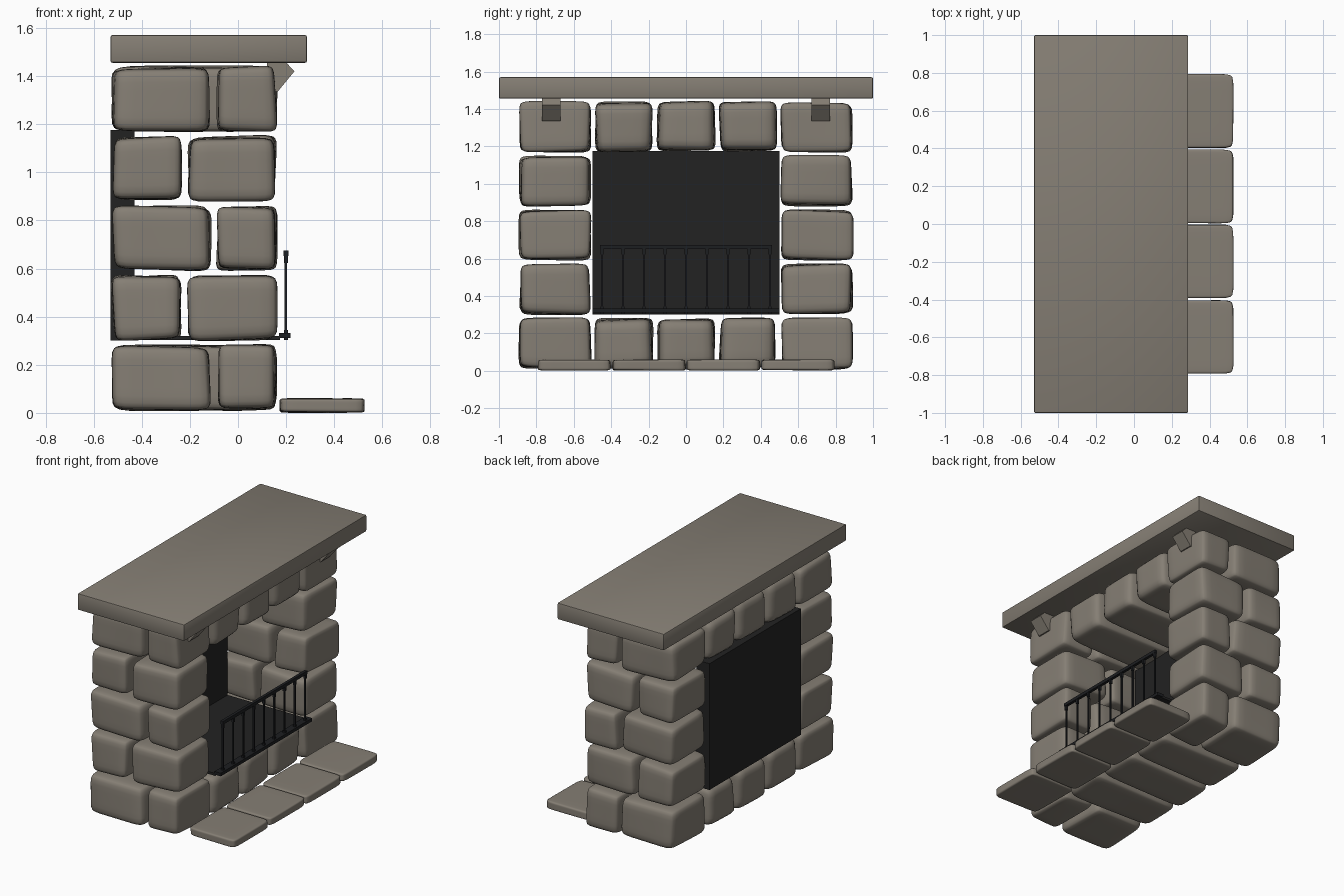
import bpy, bmesh, random
from mathutils import Vector

if "Cube" in bpy.data.objects:
    bpy.data.objects.remove(bpy.data.objects["Cube"])

random.seed(4)


def material(name, rgb):
    m = bpy.data.materials.new(name)
    m.diffuse_color = (*rgb, 1)
    m.use_nodes = True
    m.node_tree.nodes["Principled BSDF"].inputs["Base Color"].default_value = m.diffuse_color
    return m


STONE = material("warm grey stone", (0.235, 0.21, 0.175))
SOOT = material("soot black", (0.016, 0.016, 0.016))
IRON = material("dark iron", (0.012, 0.013, 0.015))


def finish(name, bm, mat, smooth=None):
    bmesh.ops.recalc_face_normals(bm, faces=bm.faces)
    me = bpy.data.meshes.new(name)
    bm.to_mesh(me)
    bm.free()
    me.materials.append(mat)
    ob = bpy.data.objects.new(name, me)
    bpy.context.collection.objects.link(ob)
    if smooth:
        bpy.ops.object.select_all(action='DESELECT')
        ob.select_set(True)
        bpy.context.view_layer.objects.active = ob
        bpy.ops.object.shade_smooth_by_angle(angle=smooth)
    return ob


def add_box(bm, x, y, z):
    vs = bmesh.ops.create_cube(bm, size=1)["verts"]
    for v in vs:
        v.co = Vector([(a + b) / 2 + c * (b - a) for (a, b), c in zip((x, y, z), v.co)])


def box(name, x, y, z, mat, bevel=0):
    bm = bmesh.new()
    add_box(bm, x, y, z)
    if bevel:
        bmesh.ops.bevel(bm, geom=bm.edges[:], offset=bevel, segments=2,
                        profile=0.5, affect='EDGES')
    return finish(name, bm, mat, 0.6 if bevel else None)


def stone(name, x, y, z, power=9, wobble=0.022):
    """Pillow-shaped stone: a cube grid rounded to a superellipsoid, corners nudged inward."""
    bm = bmesh.new()
    bmesh.ops.create_cube(bm, size=2)
    bmesh.ops.subdivide_edges(bm, edges=bm.edges[:], cuts=9, use_grid_fill=True)
    ranges = (x, y, z)
    mid = Vector([(a + b) / 2 for a, b in ranges])
    half = Vector([(b - a) / 2 for a, b in ranges])
    limit = min(wobble, min(half) * 0.15)
    nudge = {(i, j, k): [random.uniform(0, limit) for _ in range(3)]
             for i in (-1, 1) for j in (-1, 1) for k in (-1, 1)}
    for v in bm.verts:
        # pack grid lines towards the edges, then round
        p = Vector([1.5 * c - 0.5 * c ** 3 for c in v.co])
        p /= sum(abs(c) ** power for c in p) ** (1 / power)
        q = Vector([m + c * h for m, c, h in zip(mid, p, half)])
        for s, n in nudge.items():
            w = 1
            for a in range(3):
                w *= (1 + s[a] * p[a]) / 2
            for a in range(3):
                q[a] -= s[a] * n[a] * w
        v.co = q
    return finish(name, bm, STONE, 1.2)


# Stone courses: two staggered blocks per pillar, full-depth blocks between
BACK, FACE = -0.53, 0.168
for row in range(5):
    z = (0.005 + row * 0.2895, 0.289 + row * 0.2895)
    split = -0.1 if row % 2 == 0 else -0.22
    for side in (-1, 1):
        y = sorted((side * 0.5, side * 0.898))
        stone("pillar_stone_back", (BACK, split - 0.004), y, z)
        stone("pillar_stone_front", (split + 0.004, FACE), y, z)
    if row in (0, 4):
        for c in (-1, 0, 1):
            stone("lintel_stone" if row else "base_stone", (BACK, FACE),
                  (c * 0.331 - 0.163, c * 0.331 + 0.163), z)

# Hearth slabs
for i in range(4):
    c = -0.5975 + i * 0.3985
    stone("hearth_slab", (0.172, 0.528), (c - 0.197, c + 0.197), (0, 0.063),
          power=12, wobble=0.01)

# Mantel shelf and its wedge brackets
box("mantel_shelf", (-0.53, 0.287), (-1, 1), (1.455, 1.57), STONE, 0.008)
for side in (-1, 1):
    bm = bmesh.new()
    profile = [(0.12, 1.456), (0.2, 1.456), (0.235, 1.42), (0.165, 1.335), (0.12, 1.335)]
    face = bm.faces.new([bm.verts.new((px, side * 0.72 - 0.05, pz)) for px, pz in profile])
    ext = bmesh.ops.extrude_face_region(bm, geom=[face])["geom"]
    bmesh.ops.translate(bm, vec=(0, 0.1, 0),
                        verts=[g for g in ext if isinstance(g, bmesh.types.BMVert)])
    finish("mantel_bracket", bm, STONE)

# Firebox lining
box("firebox_back", (-0.53, -0.43), (-0.5, 0.5), (0.3, 1.175), SOOT)
box("firebox_floor", (-0.53, 0.175), (-0.5, 0.5), (0.303, 0.32), SOOT)

# Fire guard: rails, bars and bar collars
box("guard_bottom_rail", (0.17, 0.218), (-0.5, 0.5), (0.311, 0.333), IRON)
box("guard_top_rail", (0.189, 0.209), (-0.46, 0.46), (0.652, 0.674), IRON)
bm = bmesh.new()
for i in range(9):
    y = -0.45 + i * 0.1125
    for r, z0, z1 in ((0.005, 0.32, 0.66), (0.008, 0.622, 0.655), (0.008, 0.303, 0.345)):
        add_box(bm, (0.199 - r, 0.199 + r), (y - r, y + r), (z0, z1))
finish("guard_bars", bm, IRON)
